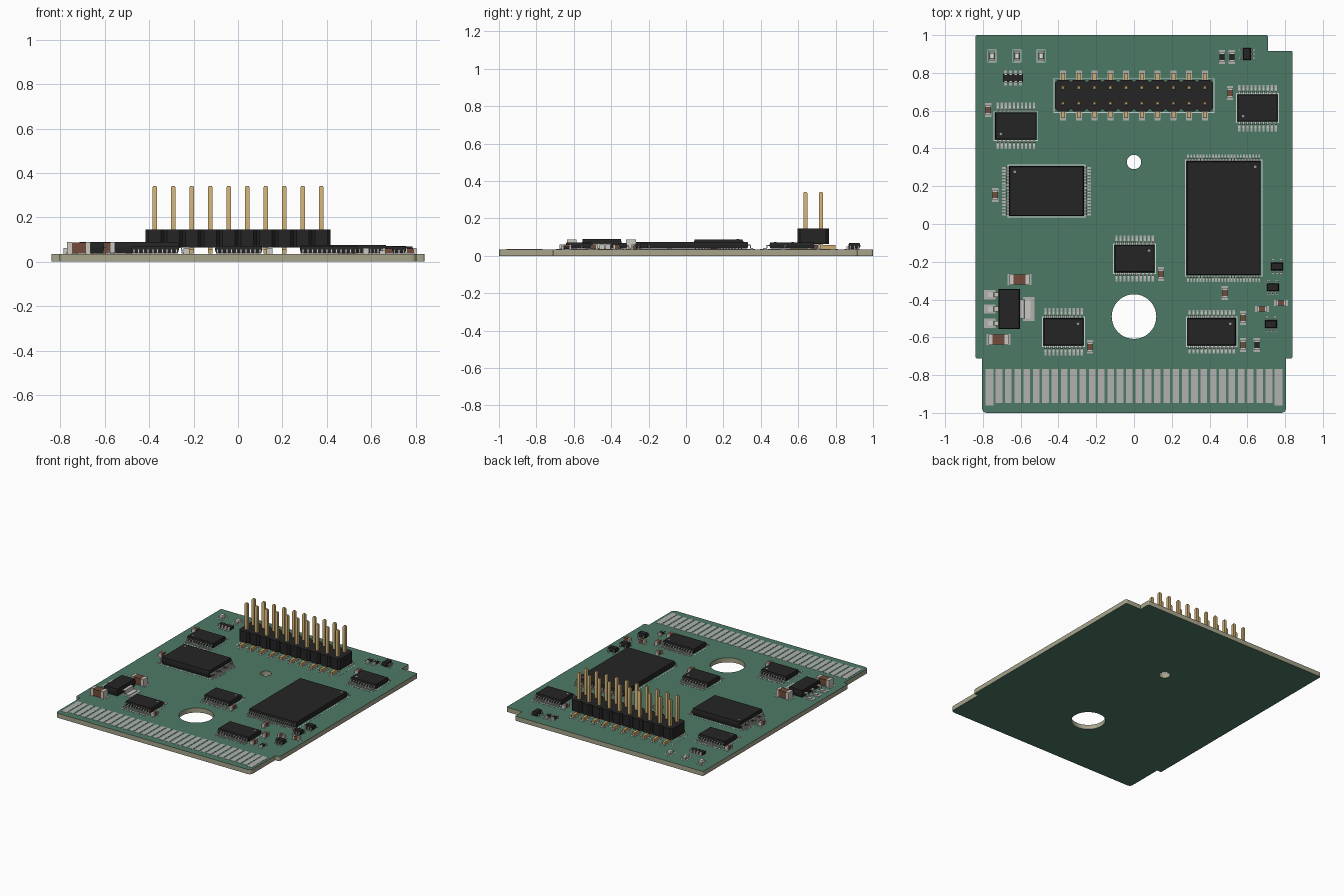
import bpy, bmesh, math
from mathutils import Vector

if "Cube" in bpy.data.objects:
    bpy.data.objects.remove(bpy.data.objects["Cube"])

T = 0.034            # board thickness, all parts sit on top of it


def mat(name, r, g, b):
    m = bpy.data.materials.new(name)
    m.diffuse_color = [(c / 255) ** 2.2 for c in (r, g, b)] + [1]
    m.use_nodes = True
    m.node_tree.nodes["Principled BSDF"].inputs["Base Color"].default_value = m.diffuse_color
    return m


GREEN = mat("solder_mask", 79, 121, 102)
CORE = mat("board_core", 166, 163, 138)
PAD = mat("pad_metal", 176, 176, 174)
SILK = mat("marking_white", 205, 212, 208)
BLACK = mat("chip_black", 42, 41, 41)
DIMPLE = mat("dimple_grey", 150, 150, 148)
LEAD = mat("lead_metal", 200, 199, 192)
GOLD = mat("pin_gold", 203, 172, 114)
BROWN = mat("ceramic_brown", 112, 76, 60)
LENS = mat("lamp_lens", 228, 228, 218)


def finish(name, bm, *mats, loc=(0, 0, 0), rot=0):
    bmesh.ops.recalc_face_normals(bm, faces=bm.faces)
    me = bpy.data.meshes.new(name)
    bm.to_mesh(me)
    bm.free()
    for m in mats:
        me.materials.append(m)
    me.shade_smooth()
    me.set_sharp_from_angle(angle=math.radians(30))
    ob = bpy.data.objects.new(name, me)
    ob.location = loc
    ob.rotation_euler.z = math.radians(rot)
    bpy.context.collection.objects.link(ob)
    return ob


def loft(bm, rings):
    """Closed solid through rings with equal point counts."""
    vs = [[bm.verts.new(p) for p in r] for r in rings]
    n = len(vs[0])
    for a, b in zip(vs, vs[1:]):
        for i in range(n):
            bm.faces.new((a[i], a[(i + 1) % n], b[(i + 1) % n], b[i]))
    bm.faces.new(vs[0])
    bm.faces.new(vs[-1])


def rect(cx, cy, w, d, z):
    return [(cx + sx * w / 2, cy + sy * d / 2, z) for sx, sy in ((-1, -1), (1, -1), (1, 1), (-1, 1))]


def box(bm, cx, cy, w, d, z0, z1):
    loft(bm, [rect(cx, cy, w, d, z0), rect(cx, cy, w, d, z1)])


def frame(bm, w, d, t=0.005, z=0.001):
    """Thin printed rectangle around a part."""
    for s in (-1, 1):
        box(bm, 0, s * d / 2, w + t, t, 0, z)
        box(bm, s * w / 2, 0, t, d - t, 0, z)


def gull(bm, x, w, e, r, m, s, t=0.005):
    """Bent lead from body edge e to foot end r on side s."""
    k = e + (r - e) * 0.3
    prof = [(e - 0.006, m + t), (k + t, m + t), (k + t + 0.003, t + 0.002), (r, t + 0.002),
            (r, 0.002), (k + 0.003, 0.002), (k, m), (e - 0.006, m)]
    loft(bm, [[(x + h * w / 2, s * y, z) for y, z in prof] for h in (-1, 1)])


def chip(name, cx, cy, w, d, h, top, bottom, lw, pw, reach, pad_end, rot=0, dot=None, outline=True):
    """Moulded chip; top/bottom list the lead positions (x or (x, lead width, pad width))."""
    loc = (cx, cy, T)
    mid = h * 0.5
    bm = bmesh.new()
    loft(bm, [rect(0, 0, w - 0.01, d - 0.01, 0.004), rect(0, 0, w, d, mid), rect(0, 0, w, d, mid + 0.005),
              rect(0, 0, w - 0.008, d - 0.008, h)])
    finish(name + "_body", bm, BLACK, loc=loc, rot=rot)
    leads, pads = bmesh.new(), bmesh.new()
    for s, row in ((1, top), (-1, bottom)):
        for p in row:
            x, a, b = p if isinstance(p, tuple) else (p, lw, pw)
            gull(leads, x, a, d / 2, reach, mid, s)
            y0 = d / 2 + 0.2 * (pad_end - d / 2)
            box(pads, x, s * (y0 + pad_end) / 2, b, pad_end - y0, 0, 0.0015)
    finish(name + "_leads", leads, LEAD, loc=loc, rot=rot)
    finish(name + "_pads", pads, PAD, loc=loc, rot=rot)
    if outline:
        bm = bmesh.new()
        frame(bm, w + 0.011, d + 0.011)
        finish(name + "_outline", bm, SILK, loc=loc, rot=rot)
    if dot:
        bm = bmesh.new()
        x, y = dot[0] * (w / 2 - 0.03), dot[1] * (d / 2 - 0.03)
        loft(bm, [[(x + 0.007 * math.cos(a * math.pi / 8), y + 0.007 * math.sin(a * math.pi / 8), z)
                   for a in range(16)] for z in (h - 0.002, h + 0.0008)])
        finish(name + "_dimple", bm, DIMPLE, loc=loc, rot=rot)


def row(n, pitch):
    return [(i - (n - 1) / 2) * pitch for i in range(n)]


# circuit board with two holes
def rounded(corners):
    out = []
    for i, (x, y, r) in enumerate(corners):
        p = Vector((x, y))
        a = p + (Vector(corners[i - 1][:2]) - p).normalized() * r
        b = p + (Vector(corners[(i + 1) % len(corners)][:2]) - p).normalized() * r
        out += [a.lerp(p, t / 6).lerp(p.lerp(b, t / 6), t / 6) for t in range(7)] if r else [p]
    return out


def circle(x, y, r, n=48):
    return [(x + r * math.cos(i * math.tau / n), y + r * math.sin(i * math.tau / n)) for i in range(n)]


outline = rounded([(-.805, -1, .03), (.805, -1, .03), (.805, -.712, 0), (.84, -.712, .012), (.84, .917, .012),
                   (.71, .917, 0), (.71, 1, .012), (-.84, 1, .012), (-.84, -.712, .012), (-.805, -.712, 0)])
bm = bmesh.new()
rims = {0: [], T: []}
for pts in (outline, circle(0, .328, .038), circle(0, -.49, .118)):
    n = len(pts)
    lo, hi = [[bm.verts.new((p[0], p[1], z)) for p in pts] for z in (0, T)]
    for i in range(n):
        j = (i + 1) % n
        bm.faces.new((lo[i], lo[j], hi[j], hi[i]))
        rims[0].append(bm.edges.get((lo[i], lo[j])))
        rims[T].append(bm.edges.get((hi[i], hi[j])))
for edges in rims.values():
    new = bmesh.ops.triangle_fill(bm, use_beauty=True, edges=edges, normal=(0, 0, 1))["geom"]
    for f in new:
        if isinstance(f, bmesh.types.BMFace):
            f.material_index = 1
finish("circuit_board", bm, CORE, GREEN)

# edge connector contacts
bm = bmesh.new()
for i, x in enumerate(row(32, 0.0493)):
    end = i in (0, 31)
    y0 = -0.96 if end else -0.948
    box(bm, x, (y0 - 0.767) / 2, 0.042 if end else 0.035, -0.767 - y0, T, T + 0.0015)
finish("edge_contacts", bm, PAD)

# memory chips (thin packages with fine leads)
chip("memory_chip_small", -.463, .174, .265, .395, .054, row(16, .0164), row(16, .0164),
     .0072, .0095, .225, .236, rot=90, dot=(1, 1))
chip("memory_chip_large", .475, .031, .392, .604, .041, row(24, .0164), row(24, .0164),
     .0072, .0095, .328, .337, dot=(1, 1))

# logic chips: x, y, leads per side, width, pad end, dimple corner
for i, (x, y, n, w, pe, dot) in enumerate([
        (.003, -.183, 10, .213, .121, (1, 1)), (-.373, -.571, 10, .213, .125, (1, 1)),
        (.411, -.571, 12, .257, .115, (1, 1)), (.654, .614, 10, .213, .123, (-1, -1)),
        (-.625, .519, 10, .22, .123, (-1, -1))]):
    chip(f"logic_chip_{i + 1}", x, y, w, .145, .038, row(n, .0213), row(n, .0213),
         .009, .0125, .106, pe, dot=dot)

# voltage regulator with three leads and a wide tab
chip("regulator", -.661, -.45, .212, .115, .056, row(3, .0755), [(0, .1, .127)],
     .024, .05, .113, .133, rot=90, outline=False)

# tiny gate chips
for i, (x, y, rot) in enumerate([(.757, -.225, 0), (.735, -.335, 0), (.725, -.53, 0), (.598, .9, 90)]):
    chip(f"gate_chip_{i + 1}", x, y, .064, .042, .034, [-.0213, .0213], row(3, .0213),
         .008, .012, .034, .039, rot=rot, outline=False)


# two-ended chip parts
def passive(name, x, y, length, w, h, colour, rot, pad):
    body, ends, pads = bmesh.new(), bmesh.new(), bmesh.new()
    cap = length * 0.2
    box(body, 0, 0, length - 2 * cap + .002, w * .97, .003, h * .97)
    for s in (-1, 1):
        box(ends, s * (length - cap) / 2, 0, cap, w, .0015, h)
        box(pads, s * (length / 2 + pad / 2 - cap / 2), 0, pad + cap, w + .006, 0, .0015)
    for part, b, m in (("body", body, colour), ("ends", ends, LEAD), ("pads", pads, PAD)):
        finish(f"{name}_{part}", b, m, loc=(x, y, T), rot=rot)


for i, (x, y) in enumerate([(-.606, -.294), (-.717, -.611)]):
    passive(f"large_capacitor_{i + 1}", x, y, .105, .053, .054, BROWN, 0, .012)
for i, (x, y, rot) in enumerate([
        (-.735, .153, 90), (-.772, .603, 90), (.508, .693, 90), (.143, -.265, 90), (.481, -.365, 90),
        (.778, -.418, 0), (.677, -.45, 0), (.577, -.497, 90), (.577, -.64, 90), (-.233, -.65, 90)]):
    passive(f"small_capacitor_{i + 1}", x, y, .053, .027, .027, BROWN, rot, .01)
for i, (x, y) in enumerate([(.65, -.64), (.466, .884), (.518, .884)]):
    passive(f"resistor_{i + 1}", x, y, .053, .027, .016, BLACK, 90, .01)

# resistor array
loc = (-.64, .773, T)
body, ends, pads = bmesh.new(), bmesh.new(), bmesh.new()
box(body, 0, 0, .105, .042, .003, .02)
for x in row(4, .0262):
    for s in (-1, 1):
        box(ends, x, s * .021, .014, .01, .0015, .0205)
        box(pads, x, s * .026, .016, .026, 0, .0015)
finish("resistor_array_body", body, BLACK, loc=loc)
finish("resistor_array_ends", ends, LEAD, loc=loc)
finish("resistor_array_pads", pads, PAD, loc=loc)

# indicator lamps with printed brackets
for i, x in enumerate((-.752, -.62, -.492)):
    passive(f"lamp_{i + 1}_base", x, .889, .053, .027, .012, LENS, 90, .004)
    bm = bmesh.new()
    loft(bm, [rect(0, 0, .026, .034, .011), rect(0, 0, .022, .028, .024)])
    finish(f"lamp_{i + 1}_lens", bm, LENS, loc=(x, .889, T))
    bm = bmesh.new()
    frame(bm, .044, .066, t=.004)
    finish(f"lamp_{i + 1}_outline", bm, SILK, loc=(x, .889, T))

# pin header: chamfered cells, tapered pins with flat feet
loc = (0, .68, T)
body, pins, pads = bmesh.new(), bmesh.new(), bmesh.new()
P, c = .0834, .014
a, b = P / 2, P
cell = [(-a + c, -b), (a - c, -b), (a, -b + c), (a, b - c), (a - c, b), (-a + c, b), (-a, b - c), (-a, -b + c)]
for x in row(10, P):
    loft(body, [[(x + u, v, z) for u, v in cell] for z in (.03, .112)])
    for s in (-1, 1):
        y = s * P / 2
        loft(pins, [rect(x, y, .021, .021, .003), rect(x, y, .021, .021, .3),
                    rect(x, y, .012, .012, .308)])
        box(pins, x, s * .08, .021, .08, .0025, .0225)
        box(pads, x, s * .088, .032, .088, 0, .0015)
finish("header_body", body, BLACK, loc=loc)
finish("header_pins", pins, GOLD, loc=loc)
finish("header_pads", pads, PAD, loc=loc)
bm = bmesh.new()
frame(bm, .845, .178)
finish("header_outline", bm, SILK, loc=loc)
